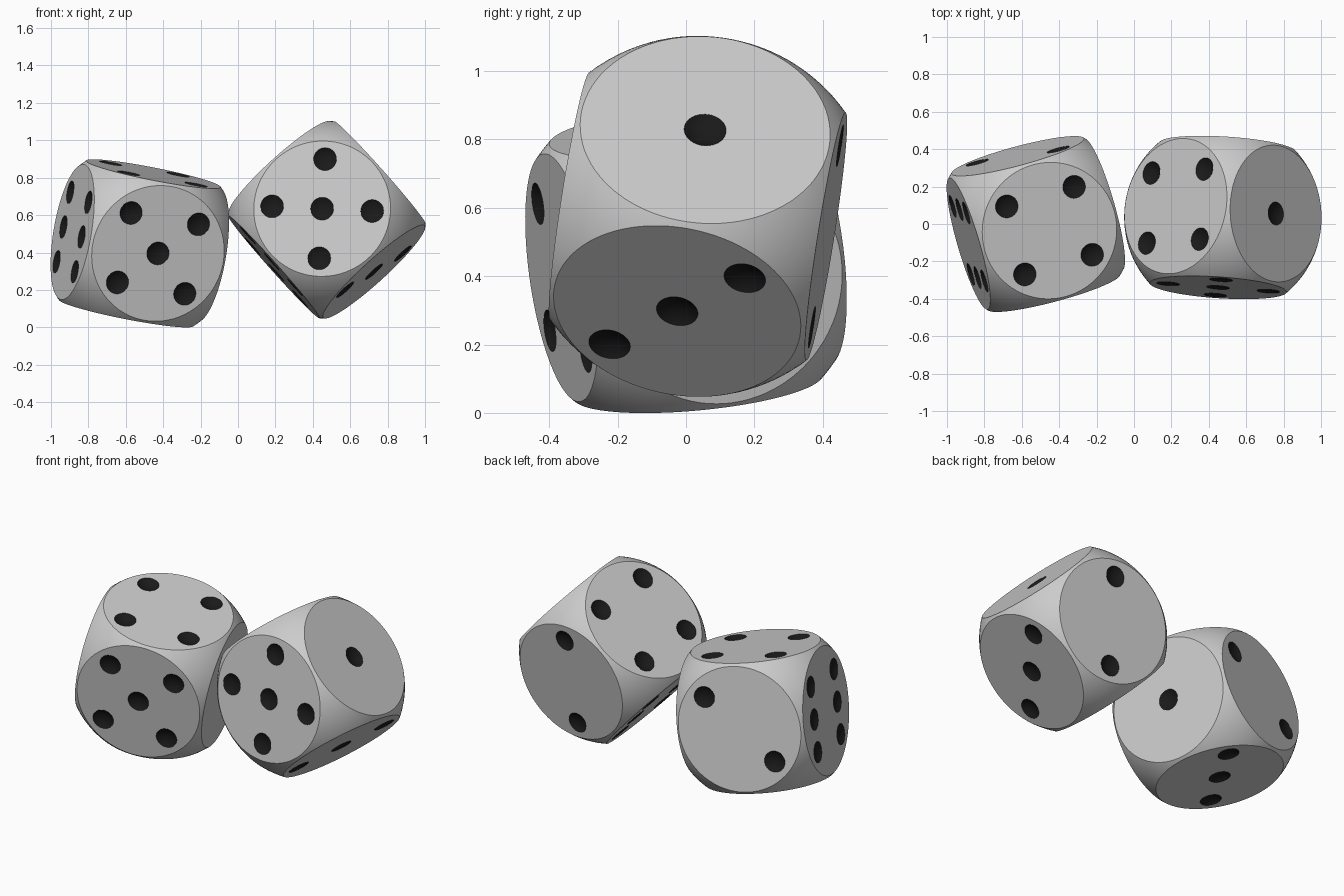
import bpy, bmesh
from mathutils import Matrix, Vector

if "Cube" in bpy.data.objects:
    bpy.data.objects.remove(bpy.data.objects["Cube"])

H, R, P = 0.38, 0.528, 0.19          # half size, corner-rounding sphere, pip spacing
PIP_R, PIP_D = 0.062, 0.022          # pip rim radius and depth
X, Y, Z = Vector((1, 0, 0)), Vector((0, 1, 0)), Vector((0, 0, 1))

black = bpy.data.materials.new("pip_black")
black.diffuse_color = (0.01, 0.01, 0.01, 1)
black.use_nodes = True
black.node_tree.nodes["Principled BSDF"].inputs["Base Color"].default_value = black.diffuse_color

CORNERS = [(-1, -1), (-1, 1), (1, -1), (1, 1)]
DIAG = [(-1, -1), (1, 1)]
# face normal, the two in-face axes, pip grid positions
FACES = [
    (X, Y, Z, [(0, 0)]),
    (Y, X, Z, DIAG),
    (-Z, X, Y, DIAG + [(0, 0)]),
    (Z, X, Y, CORNERS),
    (-Y, X, Z, CORNERS + [(0, 0)]),
    (-X, Y, Z, CORNERS + [(-1, 0), (1, 0)]),
]


def mesh_object(name, bm):
    me = bpy.data.meshes.new(name)
    bm.to_mesh(me)
    bm.free()
    ob = bpy.data.objects.new(name, me)
    bpy.context.collection.objects.link(ob)
    return ob


def die(name, centre, u, w):
    # body: a sphere sliced flat on six sides
    bm = bmesh.new()
    bmesh.ops.create_uvsphere(bm, u_segments=96, v_segments=64, radius=R)
    for n, *_ in FACES:
        cut = bmesh.ops.bisect_plane(bm, geom=bm.verts[:] + bm.edges[:] + bm.faces[:],
                                     plane_co=n * H, plane_no=n, clear_outer=True)
        rim = [e for e in cut["geom_cut"] if isinstance(e, bmesh.types.BMEdge)]
        bmesh.ops.edgeloop_fill(bm, edges=rim)
    bmesh.ops.recalc_face_normals(bm, faces=bm.faces[:])
    body = mesh_object(name, bm)

    # pip cutters: balls that sink shallow dishes
    ball = (PIP_R ** 2 + PIP_D ** 2) / (2 * PIP_D)
    pips = [n * (H + ball - PIP_D) + a * i * P + b * j * P
            for n, a, b, grid in FACES for i, j in grid]
    bm = bmesh.new()
    for p in pips:
        bmesh.ops.create_icosphere(bm, subdivisions=4, radius=ball,
                                   matrix=Matrix.Translation(p))
    cutter = mesh_object(name + "_pip_cutter", bm)
    cutter.hide_render = True
    mod = body.modifiers.new("pips", 'BOOLEAN')
    mod.operation, mod.solver, mod.object = 'DIFFERENCE', 'EXACT', cutter
    mod.use_self = True
    bpy.context.view_layer.objects.active = body
    body.select_set(True)
    bpy.ops.object.modifier_apply(modifier=mod.name)
    bpy.data.objects.remove(cutter)

    # black dishes
    me = body.data
    me.materials.append(None)
    me.materials.append(black)
    for f in me.polygons:
        if any((f.center - p).length < ball + 0.001 for p in pips) and len(f.vertices) < 12:
            f.material_index = 1
    bpy.ops.object.shade_smooth_by_angle(angle=0.5)
    body.select_set(False)

    # tumbled pose from the right and back directions
    u = Vector(u).normalized()
    w = Vector(w)
    w = (w - u * w.dot(u)).normalized()
    rot = Matrix((u, w, u.cross(w))).transposed().to_4x4()
    body.matrix_world = Matrix.Translation(centre) @ rot
    return body


die("left_die", (-0.525, 0, 0.449), (0.947, 0.276, -0.16), (-0.25, 0.955, 0.14))
die("right_die", (0.475, 0.035, 0.575), (0.74, 0.055, 0.66), (0.06, 0.98, -0.16))
